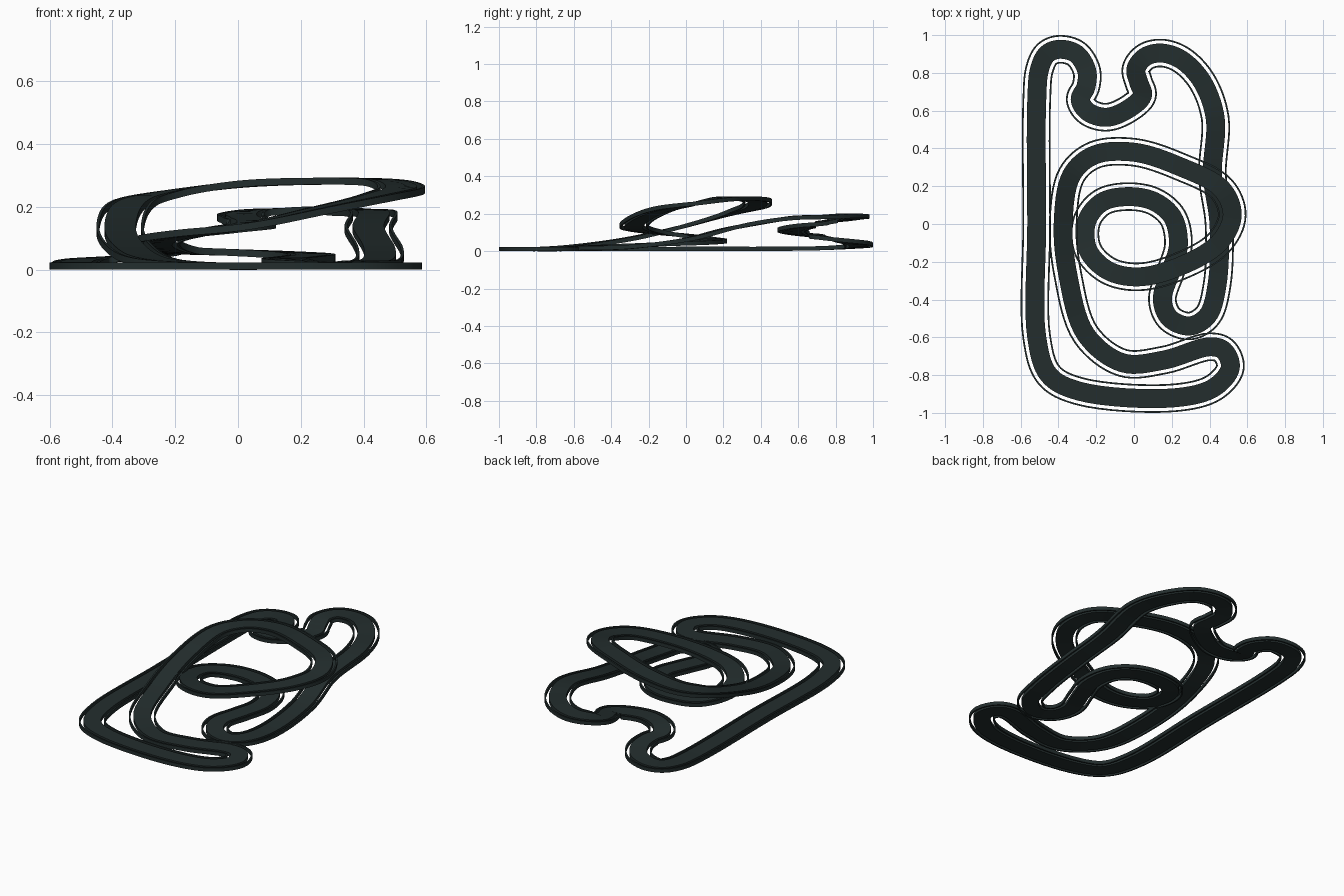
import bpy
import bmesh
from mathutils import Vector

if "Cube" in bpy.data.objects:
    bpy.data.objects.remove(bpy.data.objects["Cube"])

# Plan of the circuit centre line, one closed lap
PLAN = [(-.515, -.6), (-.515, 0), (-.515, .65), (-.50, .82), (-.46, .90), (-.395, .925),
        (-.305, .90), (-.25, .81), (-.255, .725), (-.285, .66), (-.245, .595), (-.15, .565),
        (-.045, .60), (.045, .68), (.025, .75), (.01, .82), (.06, .885), (.145, .905),
        (.25, .87), (.36, .755), (.43, .56), (.415, .26), (.45, 0), (.44, -.32),
        (.39, -.485), (.295, -.54), (.19, -.50), (.15, -.40), (.195, -.25), (.235, -.11),
        (.205, .035), (.105, .12), (-.035, .145), (-.17, .115), (-.25, .015), (-.245, -.135),
        (-.14, -.245), (.02, -.28), (.24, -.225), (.45, -.10), (.52, .045), (.465, .185),
        (.24, .305), (0, .38), (-.21, .365), (-.33, .26), (-.375, 0), (-.35, -.27),
        (-.255, -.585), (-.06, -.735), (.16, -.72), (.40, -.65), (.475, -.67), (.51, -.76),
        (.425, -.865), (.215, -.92), (-.29, -.885), (-.45, -.80)]
# Bottom height at chosen plan points (linear in between)
HEIGHTS = [(0, 0), (2, .003), (5, .022), (9, .075), (13, .13), (16, .17), (18, .178),
           (20, .165), (21, .115), (22, .05), (23, .01), (25, .002), (28, .02), (33, .05),
           (37, .125), (39, .22), (41, .265), (42, .27), (43, .26), (45, .20),
           (46, .125), (47, .06), (48, .012), (49, 0), (58, 0)]
THICK = 0.022
STEPS = 8


def height(i):
    for (a, za), (b, zb) in zip(HEIGHTS, HEIGHTS[1:]):
        if a <= i <= b:
            return za + (zb - za) * (i - a) / (b - a)


def centre_line():
    """Centripetal Catmull-Rom through the plan points."""
    pts = [Vector((x, y, height(i))) for i, (x, y) in enumerate(PLAN)]
    n, out = len(pts), []
    for i in range(n):
        p = [pts[(i + k) % n] for k in (-1, 0, 1, 2)]
        t = [0.0]
        for a, b in zip(p, p[1:]):
            t.append(t[-1] + (b - a).length ** 0.5)
        for s in range(STEPS):
            u = t[1] + (t[2] - t[1]) * s / STEPS
            q = list(p)
            for lvl in (1, 2):
                q = [q[k].lerp(q[k + 1], (u - t[k]) / (t[k + lvl] - t[k]))
                     for k in range(len(q) - 1)]
            # final blend only between the two middle knots
            out.append(q[0].lerp(q[1], (u - t[1]) / (t[2] - t[1])))
    return out


def sides(line):
    n, out = len(line), []
    for i in range(n):
        d = line[(i + 1) % n] - line[i - 1]
        out.append(Vector((-d.y, d.x, 0)).normalized())
    return out


def sweep(name, path, width, mat):
    """Closed rectangular ribbon along a path."""
    nor = sides(path)
    bm = bmesh.new()
    rings = []
    for p, s in zip(path, nor):
        rings.append([bm.verts.new(p + s * (h * width / 2) + Vector((0, 0, z)))
                      for h, z in ((1, 0), (-1, 0), (-1, THICK), (1, THICK))])
    for i, r in enumerate(rings):
        q = rings[(i + 1) % len(rings)]
        for k in range(4):
            bm.faces.new((r[k], r[(k + 1) % 4], q[(k + 1) % 4], q[k]))
    bmesh.ops.recalc_face_normals(bm, faces=bm.faces)
    me = bpy.data.meshes.new(name)
    bm.to_mesh(me)
    bm.free()
    me.materials.append(mat)
    ob = bpy.data.objects.new(name, me)
    bpy.context.collection.objects.link(ob)
    bpy.context.view_layer.objects.active = ob
    ob.select_set(True)
    bpy.ops.object.shade_smooth_by_angle(angle=0.7)
    ob.select_set(False)


def offset_path(line, dist):
    """Side path, leaving out points that fold back in tight bends."""
    nor, n, out = sides(line), len(line), []
    for i in range(n):
        p = line[i] + nor[i] * dist
        near = min((p - line[(i + k) % n]).xy.length for k in range(-45, 46))
        if near > abs(dist) * 0.965:
            out.append(p)
    return out


asphalt = bpy.data.materials.new("dark asphalt")
asphalt.diffuse_color = (0.017, 0.027, 0.027, 1)
asphalt.use_nodes = True
asphalt.node_tree.nodes["Principled BSDF"].inputs["Base Color"].default_value = asphalt.diffuse_color

line = centre_line()
# Road surface
sweep("road", line, 0.1, asphalt)
# Thin border strips on both sides
sweep("left_border", offset_path(line, 0.071), 0.009, asphalt)
sweep("right_border", offset_path(line, -0.071), 0.009, asphalt)
